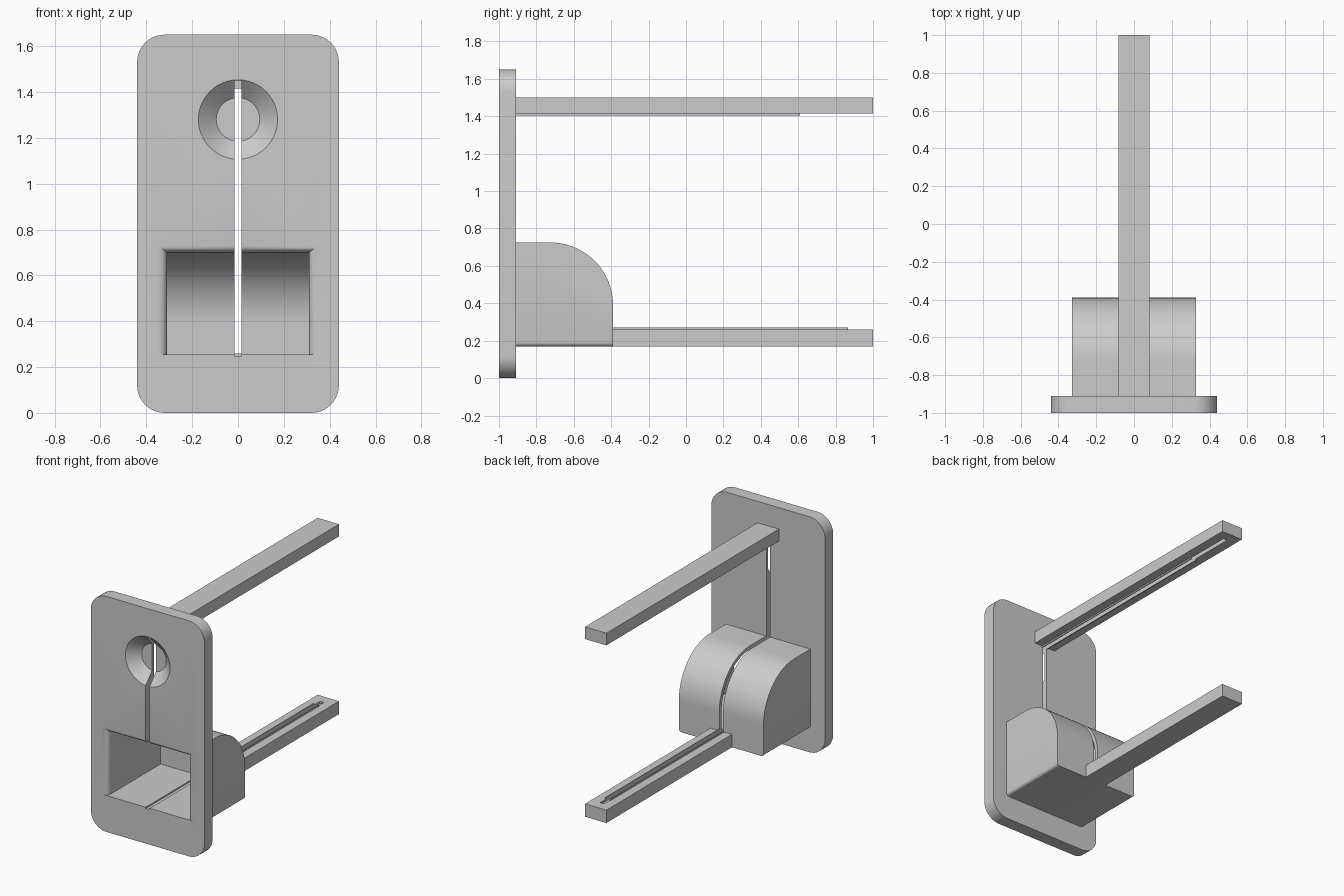
import bpy, bmesh
from math import sin, cos, pi

old = bpy.data.objects.get("Cube")
if old:
    bpy.data.objects.remove(old)

grey = bpy.data.materials.new("plain grey")
grey.use_nodes = True
grey.diffuse_color = (0.6, 0.6, 0.6, 1)
grey.node_tree.nodes["Principled BSDF"].inputs["Base Color"].default_value = (0.6, 0.6, 0.6, 1)


def finish(name, bm):
    bmesh.ops.recalc_face_normals(bm, faces=bm.faces[:])
    mesh = bpy.data.meshes.new(name)
    bm.to_mesh(mesh)
    bm.free()
    mesh.materials.append(grey)
    ob = bpy.data.objects.new(name, mesh)
    bpy.context.collection.objects.link(ob)
    return ob


def loft(name, rings, edit=None):
    """Closed solid through rings of equal length."""
    bm = bmesh.new()
    rows = [[bm.verts.new(p) for p in ring] for ring in rings]
    n = len(rows[0])
    for a, b in zip(rows, rows[1:]):
        for i in range(n):
            j = (i + 1) % n
            bm.faces.new((a[i], a[j], b[j], b[i]))
    bm.faces.new(rows[0])
    bm.faces.new(rows[-1])
    if edit:
        edit(bm)
    return finish(name, bm)


def box(name, x0, x1, y0, y1, z0, z1):
    return loft(name, [[(x0, y, z0), (x1, y, z0), (x1, y, z1), (x0, y, z1)] for y in (y0, y1)])


def arc(cu, cv, r, a0, a1, steps):
    return [(cu + r * cos(a0 + (a1 - a0) * i / steps),
             cv + r * sin(a0 + (a1 - a0) * i / steps)) for i in range(steps + 1)]


def extrude_x(name, profile, half, edit=None):
    return loft(name, [[(x, y, z) for y, z in profile] for x in (-half, half)], edit)


def cut(ob, *cutters):
    for c in cutters:
        m = ob.modifiers.new("cut", 'BOOLEAN')
        m.operation, m.solver, m.object = 'DIFFERENCE', 'EXACT', c
    bpy.context.view_layer.update()
    dg = bpy.context.evaluated_depsgraph_get()
    mesh = bpy.data.meshes.new_from_object(ob.evaluated_get(dg))
    ob.modifiers.clear()
    ob.data = mesh


# Front plate with rounded corners
W, H, R = 0.44, 1.65, 0.12
outline = []
for k, (cx, cz) in enumerate([(W - R, H - R), (R - W, H - R), (R - W, R), (W - R, R)]):
    outline += arc(cx, cz, R, k * pi / 2, (k + 1) * pi / 2, 10)
plate = loft("front_plate", [[(x, y, z) for x, z in outline] for y in (-1, -0.91)])


# Return cup housing with a curved back and softened lower sides
def soften(bm):
    edges = [e for e in bm.edges
             if all(v.co.z < 0.18 for v in e.verts)
             and abs(e.verts[0].co.x - e.verts[1].co.x) < 0.01]
    bmesh.ops.bevel(bm, geom=edges, offset=0.02, segments=4, profile=0.5, affect='EDGES')


CY, CZ = -0.725, 0.39
housing = extrude_x("cup_housing", [(-0.91, 0.17), (-0.39, 0.17)]
                    + arc(CY, CZ, 0.335, 0, pi / 2, 24) + [(-0.91, 0.725)], 0.328, soften)

# Guide rails
upper_rail = box("upper_rail", -0.083, 0.083, -0.91, 1, 1.415, 1.5)
lower_rail = box("lower_rail", -0.083, 0.083, -0.39, 1, 0.17, 0.26)

# Cutters: cup interior, flared cup mouth, round dish and long slot
cup = extrude_x("cup_cutter", [(-1.1, 0.255), (-0.415, 0.255)]
                + arc(CY, CZ, 0.31, 0, pi / 2, 24) + [(-1.1, 0.7)], 0.31)
mouth_rings = []
for i in range(7):
    t = i / 6 * pi / 2
    w, top = 0.31 + 0.04 * (1 - sin(t)), 0.7 + 0.028 * (1 - sin(t))
    y = -1 + 0.035 * (1 - cos(t))
    mouth_rings.append([(-w, y, 0.255), (w, y, 0.255), (w, y, top), (-w, y, top)])
mouth_rings.insert(0, [(x, -1.05, z) for x, y, z in mouth_rings[0]])
mouth = loft("mouth_cutter", mouth_rings)
dish = loft("dish_cutter", [[(x, y, z) for x, z in arc(0, 1.28, r, 0, 2 * pi, 48)[:-1]]
                            for y, r in ((-1.05, 0.173), (-1, 0.173), (-0.93, 0.095))])
slot = box("slot_cutter", -0.015, 0.015, -1.1, 0.93, 0.245, 1.45)

cut(plate, cup, mouth, dish, slot)
cut(housing, cup, slot)
cut(upper_rail, slot)
cut(lower_rail, slot)
for c in (cup, mouth, dish, slot):
    bpy.data.objects.remove(c)

# Thin raised lips along both sides of the rail grooves
for side, s in (("left", 1), ("right", -1)):
    a, b = sorted((0.015 * s, 0.022 * s))
    box("upper_lip_" + side, a, b, -0.91, 0.61, 1.405, 1.415)
    box("lower_lip_" + side, a, b, -0.39, 0.865, 0.26, 0.27)

# Smooth curved surfaces, keep corners sharp
bpy.ops.object.select_all(action='DESELECT')
for ob in (plate, housing):
    ob.select_set(True)
bpy.context.view_layer.objects.active = plate
bpy.ops.object.shade_smooth_by_angle(angle=0.5)
